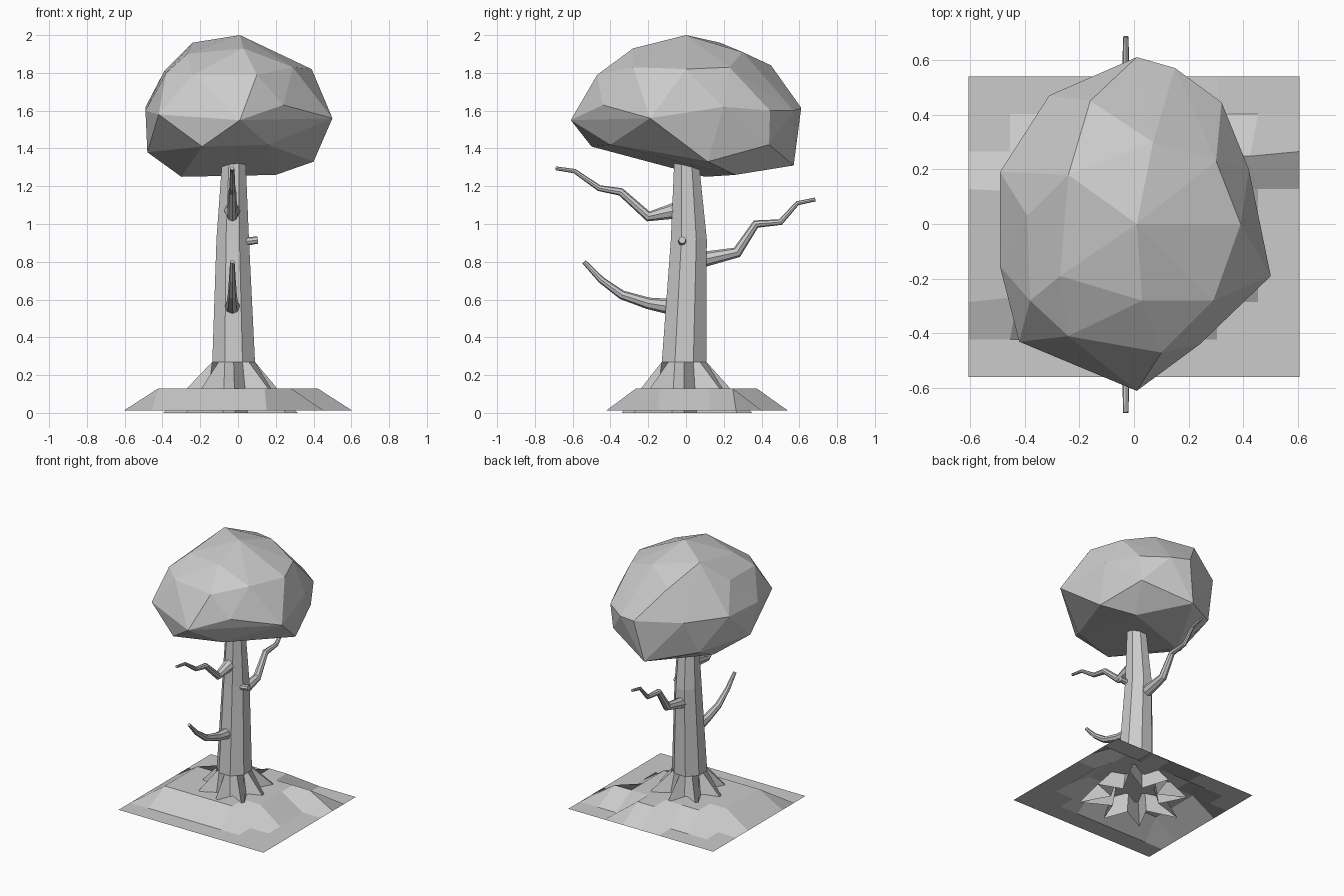
import bpy, bmesh, math
from mathutils import Vector

if "Cube" in bpy.data.objects:
    bpy.data.objects.remove(bpy.data.objects["Cube"])


def finish(bm, name):
    mesh = bpy.data.meshes.new(name)
    bm.to_mesh(mesh)
    bm.free()
    obj = bpy.data.objects.new(name, mesh)
    bpy.context.collection.objects.link(obj)
    return obj


# Ground: open sheet of 8 x 8 cells, marked corners lifted into a plateau
PLATEAU = ["000000000",
           "000000000",
           "011111000",
           "011111100",
           "011111100",
           "011111100",
           "001111110",
           "000011000",
           "000000000"]
bm = bmesh.new()
grid = []
for j, row in enumerate(PLATEAU):
    line = []
    for i, mark in enumerate(row):
        x, y = -0.605 + 0.15125 * i, -0.56 + 0.1375 * j
        up = mark == "1"
        s = 0.935 if up else 1
        line.append(bm.verts.new((x * s, y * s, 0.128 if up else 0.012)))
    grid.append(line)
for j in range(8):
    for i in range(8):
        bm.faces.new((grid[j][i], grid[j][i + 1], grid[j + 1][i + 1], grid[j + 1][i]))
finish(bm, "ground")

# Trunk: octagonal column on a star of spreading roots
bm = bmesh.new()
C = math.cos(math.pi / 8)
ROOTS = [0.40, 0.36, 0.36, 0.38, 0.37, 0.33, 0.38, 0.33]


def ring(z, cx, cy, rx, ry):
    verts = []
    for k in range(16):
        a = math.pi / 8 * (k + 1)
        r = 1 / C if k % 2 == 0 else 1
        verts.append(bm.verts.new((cx + rx * r * math.cos(a), cy + ry * r * math.sin(a), z)))
    return verts


star = []
for k in range(16):
    a = math.pi / 8 * (k + 1)
    r = ROOTS[k // 2] if k % 2 else 0.17
    star.append(bm.verts.new((-0.015 + r * math.cos(a), -0.01 + r * math.sin(a), 0)))
rings = [star,
         ring(0.27, -0.023, -0.010, 0.113, 0.118),
         ring(0.92, -0.028, 0.015, 0.086, 0.095),
         ring(1.32, -0.022, 0.003, 0.063, 0.066),
         ring(1.46, -0.020, 0.000, 0.055, 0.058)]
for lo, hi in zip(rings, rings[1:]):
    for k in range(16):
        n = (k + 1) % 16
        bm.faces.new((lo[k], lo[n], hi[n], hi[k]))
bm.faces.new(rings[-1])
finish(bm, "trunk")


# Branches: faceted tapering tubes
def branch(name, points):
    cu = bpy.data.curves.new(name, "CURVE")
    cu.dimensions = "3D"
    cu.bevel_depth = 1.0
    cu.bevel_resolution = 2
    cu.use_fill_caps = True
    sp = cu.splines.new("POLY")
    sp.points.add(len(points) - 1)
    for p, (x, y, z, r) in zip(sp.points, points):
        p.co = (x, y, z, 1)
        p.radius = r
    sp.use_smooth = False
    obj = bpy.data.objects.new(name, cu)
    bpy.context.collection.objects.link(obj)


X = -0.03
branch("upper_front_branch", [(X, -0.04, 1.075, .045), (X, -0.20, 1.04, .027), (X, -0.345, 1.17, .021),
                              (X, -0.46, 1.19, .016), (X, -0.59, 1.28, .012), (X, -0.69, 1.295, .010)])
branch("lower_front_branch", [(X, -0.07, 0.56, .043), (X, -0.20, 0.58, .031), (X, -0.34, 0.625, .024),
                              (X, -0.45, 0.705, .018), (X, -0.54, 0.80, .012)])
branch("back_branch", [(X, 0.08, 0.81, .042), (X, 0.27, 0.85, .029), (X, 0.37, 1.0, .022),
                       (X, 0.50, 1.01, .016), (X, 0.59, 1.11, .012), (X, 0.685, 1.13, .010)])
branch("side_stub", [(0.02, -0.02, 0.905, .024), (0.105, -0.02, 0.915, .019)])

# Canopy: lumpy faceted crown, wrapped around points level by level
CROWN = [(0.01, 0, 2.0), (-.24, .18, 1.96), (.03, -.28, 1.93), (-.27, -.19, 1.90), (.07, .30, 1.91),
         (.39, 0, 1.82), (.29, -.28, 1.83), (.10, -.47, 1.79), (-.24, -.41, 1.79), (-.38, -.28, 1.80),
         (.30, .23, 1.83), (-.16, .45, 1.84), (-.39, .03, 1.81)]
WAIST = [(.01, -.61, 1.55), (.24, -.44, 1.63), (.50, -.19, 1.56), (.42, .20, 1.62), (.32, .445, 1.60),
         (.15, .57, 1.60), (.01, .61, 1.615), (-.31, .47, 1.63), (-.49, .19, 1.62), (-.49, -.155, 1.60),
         (-.42, -.43, 1.58)]
UNDERSIDE = [(-.19, -.50, 1.41), (.16, -.40, 1.42), (.40, .115, 1.33), (.20, .26, 1.26), (-.05, .57, 1.31),
             (.30, .44, 1.42), (-.30, .10, 1.25), (-.48, -.08, 1.38), (-.36, .36, 1.38)]
bm = bmesh.new()
for co in CROWN + WAIST + UNDERSIDE:
    bm.verts.new(co)
bmesh.ops.convex_hull(bm, input=bm.verts[:])
bmesh.ops.delete(bm, geom=[v for v in bm.verts if not v.link_faces], context="VERTS")
bmesh.ops.recalc_face_normals(bm, faces=bm.faces[:])
finish(bm, "canopy")
